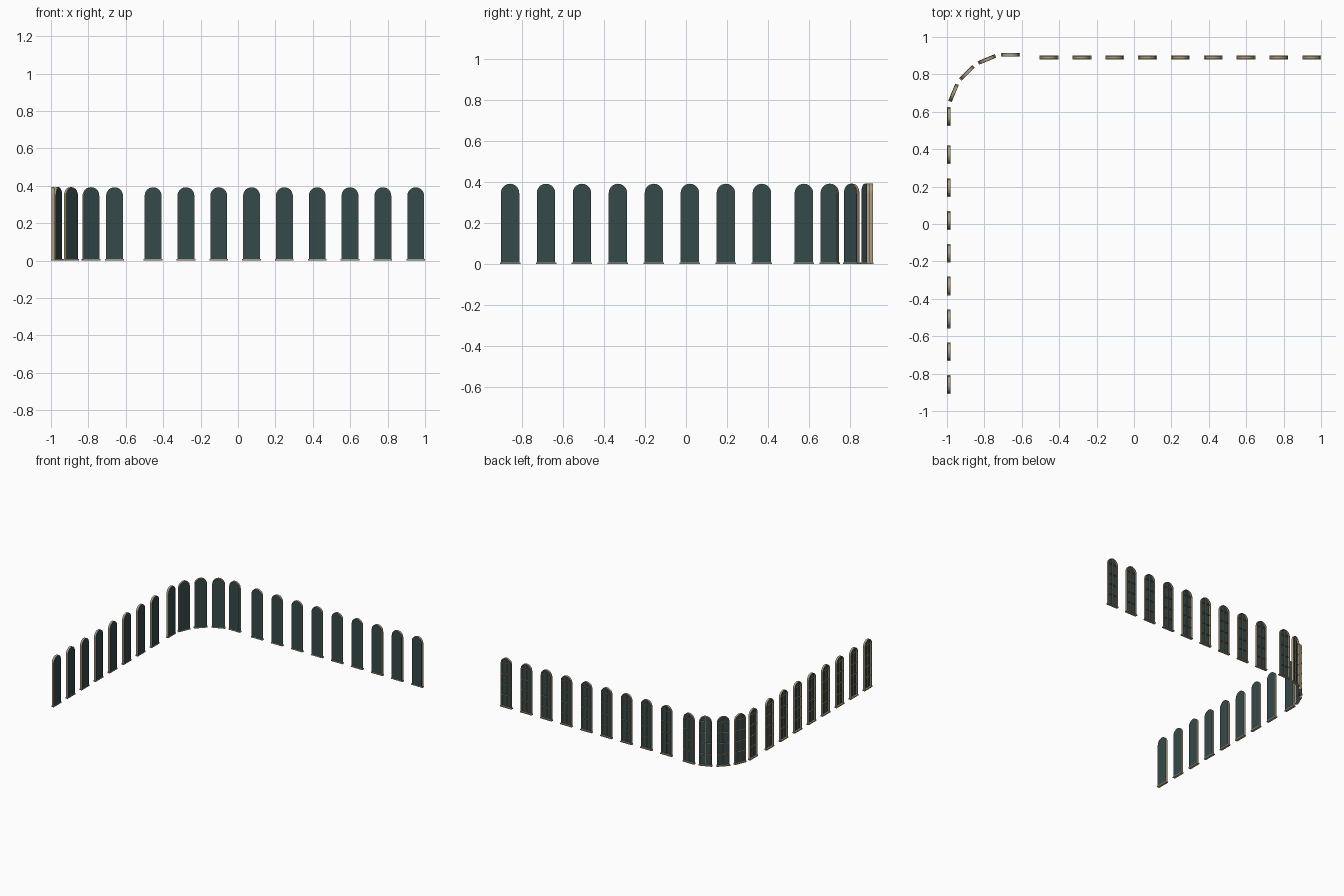
import bpy, bmesh, math
from mathutils import Matrix, Vector

cube = bpy.data.objects.get("Cube")
if cube:
    bpy.data.objects.remove(cube)


def material(name, rgb):
    m = bpy.data.materials.new(name)
    m.use_nodes = True
    m.diffuse_color = (*rgb, 1)
    m.node_tree.nodes["Principled BSDF"].inputs["Base Color"].default_value = (*rgb, 1)
    return m


GLASS = material("dark green glass", (0.036, 0.068, 0.068))
TAN = material("tan frame", (0.42, 0.34, 0.22))

HALF, TOP, SILL = 0.045, 0.392, 0.008
SPRING = TOP - HALF


def arch(half, bottom, steps=14):
    """Outline of an arched opening in the local xz plane."""
    pts = [(half, bottom)]
    for i in range(steps + 1):
        a = math.pi * i / steps
        pts.append((half * math.cos(a), SPRING + half * math.sin(a)))
    return pts + [(-half, bottom)]


def finish(bm, name, mat):
    bmesh.ops.recalc_face_normals(bm, faces=bm.faces)
    me = bpy.data.meshes.new(name)
    bm.to_mesh(me)
    bm.free()
    me.materials.append(mat)
    return me


def extrude_y(bm, depth):
    geo = bmesh.ops.extrude_face_region(bm, geom=bm.faces[:])["geom"]
    verts = [g for g in geo if isinstance(g, bmesh.types.BMVert)]
    bmesh.ops.translate(bm, verts=verts, vec=(0, depth, 0))


def box(bm, x, y, z):
    """Box between the given (low, high) ranges."""
    size = Matrix.Diagonal((x[1] - x[0], y[1] - y[0], z[1] - z[0], 1))
    mid = Matrix.Translation((sum(x) / 2, sum(y) / 2, sum(z) / 2))
    bmesh.ops.create_cube(bm, size=1, matrix=mid @ size)


def glass_mesh():
    bm = bmesh.new()
    bm.faces.new([bm.verts.new((x, -0.009, z)) for x, z in arch(HALF - 0.002, SILL)])
    extrude_y(bm, 0.004)
    return finish(bm, "glass", GLASS)


def frame_mesh():
    bm = bmesh.new()
    outer = [bm.verts.new((x, -0.008, z)) for x, z in arch(HALF, SILL)]
    inner = [bm.verts.new((x, -0.008, z)) for x, z in arch(HALF - 0.005, SILL)]
    for i in range(len(outer) - 1):
        bm.faces.new((outer[i], outer[i + 1], inner[i + 1], inner[i]))
    extrude_y(bm, 0.016)
    return finish(bm, "frame", TAN)


def bars_mesh():
    bm = bmesh.new()
    w, depth = 0.0013, (-0.006, 0.003)
    box(bm, (-w, w), depth, (SILL, TOP - 0.004))
    for i in range(1, 5):
        z = SILL + (SPRING - SILL) * i / 4
        box(bm, (-HALF + 0.004, HALF - 0.004), depth, (z - w, z + w))
    return finish(bm, "glazing_bars", TAN)


def sill_mesh():
    bm = bmesh.new()
    box(bm, (-0.05, 0.05), (-0.01, 0.01), (0, SILL))
    return finish(bm, "sill", TAN)


parts = [glass_mesh(), frame_mesh(), bars_mesh(), sill_mesh()]

# Window positions: back row, rounded corner, left-hand row
STEP, RADIUS = 0.1755, 0.33
places = [("back", 0.95 - STEP * i, 0.89, 0) for i in range(9)]
for i in range(5):
    t = math.radians(22.5 * i)
    places.append(("corner", -0.66 - RADIUS * math.sin(t), 0.575 + RADIUS * math.cos(t), t))
places += [("side", -0.99, 0.37 - STEP * i, math.pi / 2) for i in range(8)]

for n, (row, x, y, turn) in enumerate(places, 1):
    for me in parts:
        ob = bpy.data.objects.new(f"{row}_window_{n}_{me.name}", me)
        ob.location = (x, y, 0)
        ob.rotation_euler.z = turn
        bpy.context.collection.objects.link(ob)
